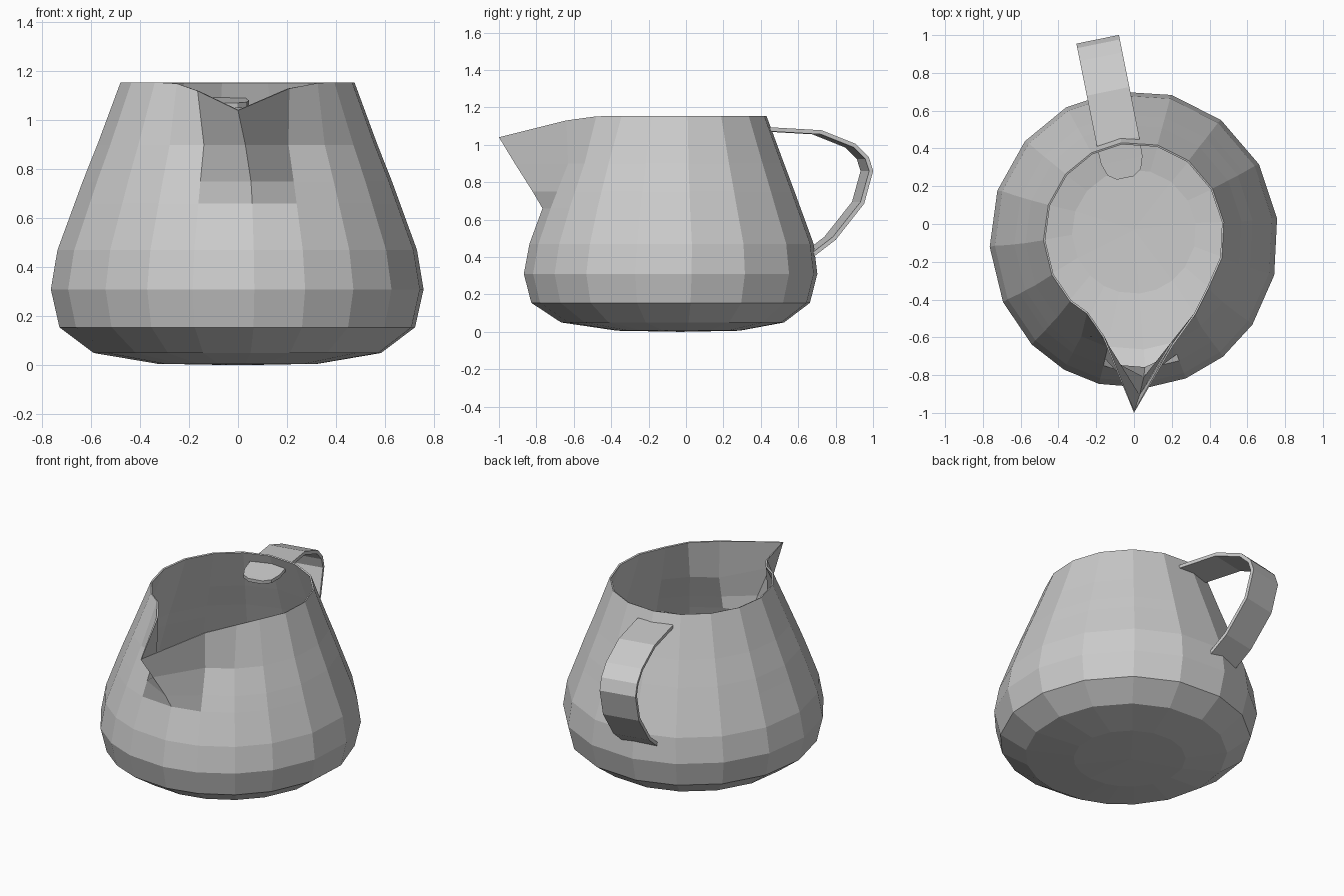
import bpy, bmesh
from math import sin, cos, radians
from mathutils import Vector

if "Cube" in bpy.data.objects:
    bpy.data.objects.remove(bpy.data.objects["Cube"])


def finish(name, bm, thickness, offset):
    bmesh.ops.recalc_face_normals(bm, faces=bm.faces)
    mesh = bpy.data.meshes.new(name)
    bm.to_mesh(mesh)
    bm.free()
    obj = bpy.data.objects.new(name, mesh)
    bpy.context.collection.objects.link(obj)
    mod = obj.modifiers.new("thickness", 'SOLIDIFY')
    mod.thickness = thickness
    mod.offset = offset
    return obj


# Jug body: stacked rings (z, x radius, y radius, centre y), column angles in degrees
RINGS = [(0.006, 0.33, 0.33, -0.04), (0.05, 0.59, 0.60, -0.07),
         (0.155, 0.73, 0.75, -0.08), (0.31, 0.765, 0.79, -0.08),
         (0.47, 0.738, 0.765, -0.075), (0.66, 0.668, 0.695, -0.075),
         (0.75, 0.635, 0.66, -0.073), (0.90, 0.575, 0.60, -0.07),
         (1.155, 0.48, 0.495, -0.06)]
ANGLES = [8, 30, 53, 75, 98, 118, 139, 161, 183, 205, 225, 241, 256, 275,
          291, 308, 325, 346]
RIDGE = ANGLES.index(275)

# Spout: the ridge column and its rim neighbours are pulled forward
SPOUT = {(6, RIDGE): (0.053, -0.82, 0.75), (7, RIDGE): (0.03, -0.915, 0.90),
         (8, RIDGE): (0.0, -1.0, 1.04),
         (8, RIDGE - 1): (-0.165, -0.60, 1.12), (8, RIDGE + 1): (0.21, -0.64, 1.13),
         (8, RIDGE - 2): (-0.25, -0.475, 1.15), (8, RIDGE + 2): (0.325, -0.48, 1.152)}

bm = bmesh.new()
rows = []
for i, (z, rx, ry, cy) in enumerate(RINGS):
    row = []
    for j, a in enumerate(ANGLES):
        a = radians(a)
        p = (rx * cos(a), cy + ry * sin(a), z)
        row.append(bm.verts.new(SPOUT.get((i, j), p)))
    rows.append(row)
n = len(ANGLES)
for lo, hi in zip(rows, rows[1:]):
    for j in range(n):
        k = (j + 1) % n
        bm.faces.new((lo[j], lo[k], hi[k], hi[j]))
base = bm.verts.new((0, -0.03, 0))
for j in range(n):
    bm.faces.new((base, rows[0][(j + 1) % n], rows[0][j]))
finish("jug_body", bm, 0.01, -1)

# Handle: slanted ribbon along (y, z, half width), with a rounded tongue inside the wall
PATH = [(0.245, 1.06, 0.045), (0.275, 1.063, 0.09), (0.34, 1.07, 0.112),
        (0.44, 1.082, 0.115), (0.70, 1.067, 0.115), (0.88, 0.995, 0.115),
        (0.945, 0.93, 0.115), (0.967, 0.86, 0.115), (0.92, 0.69, 0.115),
        (0.77, 0.50, 0.115), (0.64, 0.40, 0.115)]
side = Vector((0.98, 0.2, 0))
bm = bmesh.new()
pairs = []
for y, z, w in PATH:
    c = Vector((-0.085 - 0.2 * (y - 0.44), y, z))
    pairs.append((bm.verts.new(c - side * w), bm.verts.new(c + side * w)))
for (a, b), (c, d) in zip(pairs, pairs[1:]):
    bm.faces.new((a, b, d, c))
finish("handle", bm, 0.022, 0)
